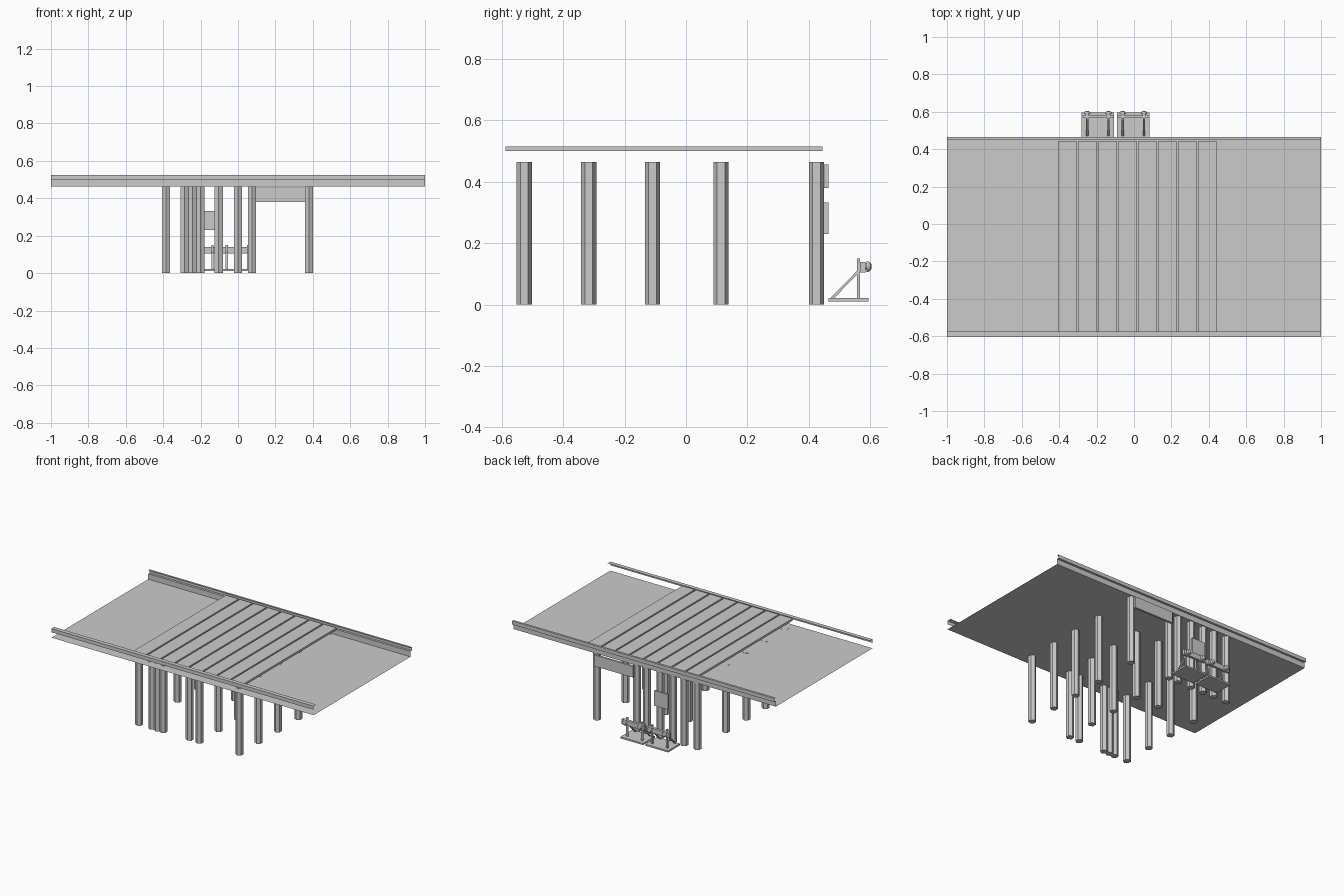
import bpy, bmesh
from math import cos, sin, pi
from mathutils import Matrix, Vector

if "Cube" in bpy.data.objects:
    bpy.data.objects.remove(bpy.data.objects["Cube"])


def finish(name, bm):
    me = bpy.data.meshes.new(name)
    bm.to_mesh(me)
    bm.free()
    ob = bpy.data.objects.new(name, me)
    bpy.context.collection.objects.link(ob)
    return ob


def box(name, x0, x1, y0, y1, z0, z1):
    bm = bmesh.new()
    m = Matrix.Translation(((x0 + x1) / 2, (y0 + y1) / 2, (z0 + z1) / 2))
    m = m @ Matrix.Diagonal((x1 - x0, y1 - y0, z1 - z0, 1))
    bmesh.ops.create_cube(bm, size=1, matrix=m)
    return finish(name, bm)


def sheet(name, profile, x0=-1, x1=1):
    """Open (y, z) profile swept along x."""
    bm = bmesh.new()
    a = [bm.verts.new((x0, y, z)) for y, z in profile]
    b = [bm.verts.new((x1, y, z)) for y, z in profile]
    for i in range(len(profile) - 1):
        bm.faces.new((a[i], b[i], b[i + 1], a[i + 1]))
    return finish(name, bm)


def prism(name, profile, x0, x1):
    """Closed (y, z) profile extruded along x."""
    bm = bmesh.new()
    f = bm.faces.new([bm.verts.new((x0, y, z)) for y, z in profile])
    r = bmesh.ops.extrude_face_region(bm, geom=[f])
    vs = [g for g in r["geom"] if isinstance(g, bmesh.types.BMVert)]
    bmesh.ops.translate(bm, verts=vs, vec=(x1 - x0, 0, 0))
    bmesh.ops.recalc_face_normals(bm, faces=bm.faces)
    return finish(name, bm)


def buffer_head(name, x, z, n=12):
    """Domed disc facing +y."""
    prof = [(.010, .583), (.010, .588), (.017, .588), (.017, .594), (.013, .601), (.006, .604)]
    bm = bmesh.new()
    rings = [[bm.verts.new((x + r * cos(2 * pi * i / n), y, z + r * sin(2 * pi * i / n)))
              for i in range(n)] for r, y in prof]
    for a, b in zip(rings, rings[1:]):
        for i in range(n):
            j = (i + 1) % n
            bm.faces.new((a[i], a[j], b[j], b[i]))
    bm.faces.new(rings[0])
    bm.faces.new(rings[-1])
    bmesh.ops.recalc_face_normals(bm, faces=bm.faces)
    return finish(name, bm)


# deck sheet and edge rails
DECK = .463
sheet("deck", [(-.604, DECK), (.45, DECK)])
sheet("front_rail", [(-.604, .5), (-.604, .525), (-.575, .525)])
sheet("back_rail", [(.45, DECK), (.45, .5), (.465, .5), (.465, .525), (.45, .525)])

# raised planks
for i in range(8):
    x = -.403 + .1067 * i
    box(f"plank_{i}", x, x + .096, -.587, .444, .5, .515)

# hexagonal piles, row by row
rows = {
    -.527: (-.385, -.285, -.243, -.2, 0, .075, .38),
    -.317: (-.385, .075, .38),
    -.109: (-.385, .075, .38),
    .114: (-.385, -.103, .075, .38),
    .425: (-.385, -.285, -.2, -.103, 0, .075, .38),
}
for y, xs in rows.items():
    for x in xs:
        bm = bmesh.new()
        m = Matrix.Translation((x, y, .232))
        bmesh.ops.create_cone(bm, cap_ends=True, segments=6, radius1=.025, radius2=.025,
                              depth=.464, matrix=m)
        ob = finish("pile", bm)
        # corners point along y
        if max(v.co.y for v in ob.data.vertices) - y < .024:
            ob.data.transform(m @ Matrix.Rotation(pi / 6, 4, "Z") @ m.inverted())

# panels on the back piles
box("wide_panel", .08, .378, .45, .464, .38, .457)
box("small_panel", -.186, -.082, .45, .464, .23, .333)

# two buffer stops
for cx in (-.1935, -.0035):
    box("stop_base", cx - .0865, cx + .0865, .464, .595, .01, .021)
    box("stop_crossbar", cx - .0865, cx + .0865, .566, .584, .105, .139)
    for s in (-1, 1):
        x = cx + s * .057
        box("stop_post", x - .006, x + .006, .556, .566, .021, .15)
        prism("stop_brace", [(.470, .021), (.482, .021), (.557, .098), (.557, .110)],
              x - .006, x + .006)
        buffer_head("stop_buffer", x, .124)
